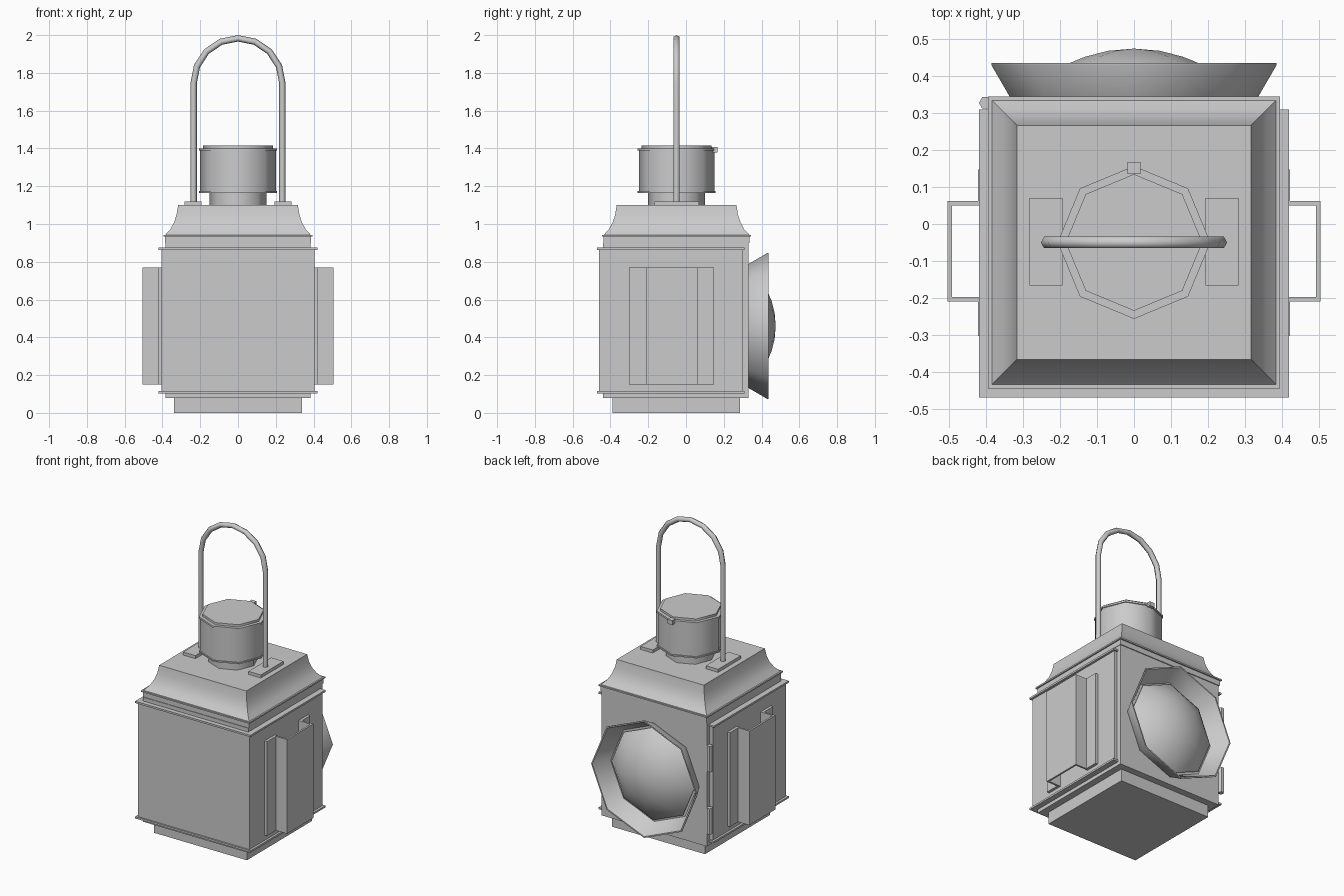
import bpy, bmesh
from math import sin, cos, pi, radians, sqrt
from mathutils import Vector

if "Cube" in bpy.data.objects:
    bpy.data.objects.remove(bpy.data.objects["Cube"])

CY = -0.05  # centre line of the lamp body in y


def finish(name, bm, angle=None):
    bmesh.ops.recalc_face_normals(bm, faces=bm.faces)
    me = bpy.data.meshes.new(name)
    bm.to_mesh(me)
    bm.free()
    ob = bpy.data.objects.new(name, me)
    bpy.context.collection.objects.link(ob)
    if angle:
        bpy.ops.object.select_all(action='DESELECT')
        ob.select_set(True)
        bpy.context.view_layer.objects.active = ob
        bpy.ops.object.shade_smooth_by_angle(angle=radians(angle))
    return ob


def box(name, x0, x1, y0, y1, z0, z1):
    bm = bmesh.new()
    bmesh.ops.create_cube(bm, size=1)
    for v in bm.verts:
        v.co = ((x0 + x1) / 2 + v.co.x * (x1 - x0),
                (y0 + y1) / 2 + v.co.y * (y1 - y0),
                (z0 + z1) / 2 + v.co.z * (z1 - z0))
    return finish(name, bm)


def skin(bm, rings, caps=True, loop=False):
    n = len(rings[0])
    pairs = list(zip(rings, rings[1:])) + ([(rings[-1], rings[0])] if loop else [])
    for a, b in pairs:
        for i in range(n):
            j = (i + 1) % n
            bm.faces.new((a[i], a[j], b[j], b[i]))
    if caps and not loop:
        bm.faces.new(rings[0])
        bm.faces.new(rings[-1])


def turned(name, profile, place, n=8, rot=0.0, scale=1.0, loop=False, angle=50):
    """Sweep (radius, height) points round an n-sided ring."""
    bm = bmesh.new()
    rings = [[bm.verts.new(place(r * scale * cos(rot + 2 * pi * i / n),
                                 r * scale * sin(rot + 2 * pi * i / n), h))
              for i in range(n)] for r, h in profile]
    skin(bm, rings, loop=loop)
    bmesh.ops.remove_doubles(bm, verts=bm.verts, dist=1e-5)
    return finish(name, bm, angle)


def upright(a, b, h):
    return (a, CY + b, h)


def backward(a, b, h):
    return (a, h, 0.46 + b)


# Body: plinth, inner case, outer sleeve and beaded edges
box("plinth", -0.338, 0.338, -0.39, 0.285, 0, 0.08)
box("inner_case", -0.383, 0.383, -0.44, 0.33, 0.08, 0.90)
box("outer_sleeve", -0.405, 0.405, -0.46, 0.30, 0.11, 0.87)
for label, z in (("lower", 0.103), ("upper", 0.863)):
    box(label + "_edge_strip", -0.42, 0.42, -0.47, 0.31, z, z + 0.012)

# Coved square roof
turned("roof", [(0.386, 0.90), (0.386, 0.934), (0.395, 0.934), (0.395, 0.943),
                (0.385, 0.943), (0.358, 0.972), (0.338, 1.01), (0.325, 1.05),
                (0.317, 1.10)], upright, n=4, rot=pi / 4, scale=sqrt(2), angle=30)

# Octagonal chimney with rims and lid
turned("chimney", [(0.15, 1.09), (0.15, 1.165), (0.207, 1.165), (0.207, 1.174),
                   (0.2, 1.174), (0.2, 1.388), (0.207, 1.388), (0.207, 1.4),
                   (0.185, 1.4), (0.185, 1.415)], upright)
box("lid_catch", -0.018, 0.018, 0.135, 0.168, 1.378, 1.407)

# Carrying handle: six-sided bar swept over an arch
arch = [(0.235 * cos(i * pi / 8), 1.745 + 0.238 * sin(i * pi / 8)) for i in range(9)]
path = [(0.235, 1.11)] + arch + [(-0.235, 1.11)]
bm = bmesh.new()
rings = []
for k, (x, z) in enumerate(path):
    ang = 0 if k == 0 else pi if k == len(path) - 1 else (k - 1) * pi / 8
    out = Vector((cos(ang), 0, sin(ang)))
    rings.append([bm.verts.new(Vector((x, CY, z)) + out * 0.017 * cos(t * pi / 3)
                               + Vector((0, 0.018 * sin(t * pi / 3), 0)))
                  for t in range(6)])
skin(bm, rings)
finish("carrying_handle", bm, 65)

# Both sides: handle plates and open hat-section brackets
hat = [(0.403, -0.303), (0.423, -0.303), (0.423, -0.21), (0.505, -0.21),
       (0.505, 0.062), (0.423, 0.062), (0.423, 0.147), (0.403, 0.147),
       (0.403, 0.05), (0.493, 0.05), (0.493, -0.198), (0.403, -0.198)]
for s, side in ((-1, "left"), (1, "right")):
    xs = sorted((s * 0.193, s * 0.283))
    box(side + "_handle_plate", xs[0], xs[1], -0.167, 0.07, 1.10, 1.12)
    bm = bmesh.new()
    skin(bm, [[bm.verts.new((s * x, y, z)) for x, y in hat] for z in (0.15, 0.77)])
    finish(side + "_bracket", bm)

# Door hinges on the back left edge
for label, z in (("lower", 0.17), ("upper", 0.58)):
    turned(label + "_hinge", [(0.018, z), (0.018, z + 0.17)],
           lambda a, b, h: (-0.402 + a, 0.328 + b, h), n=6)

# Flared octagonal hood and domed lens on the back
turned("lens_hood", [(0.325, 0.325), (0.386, 0.43), (0.386, 0.436), (0.377, 0.436),
                     (0.315, 0.325)], backward, loop=True)
R = 0.41
dome = [(R * sin(t), 0.475 - R + R * cos(t)) for t in (0.84, 0.75, 0.6, 0.45, 0.33, 0.17, 0.0)]
turned("lens", dome[:-1] + [(1e-6, dome[-1][1])], backward)
